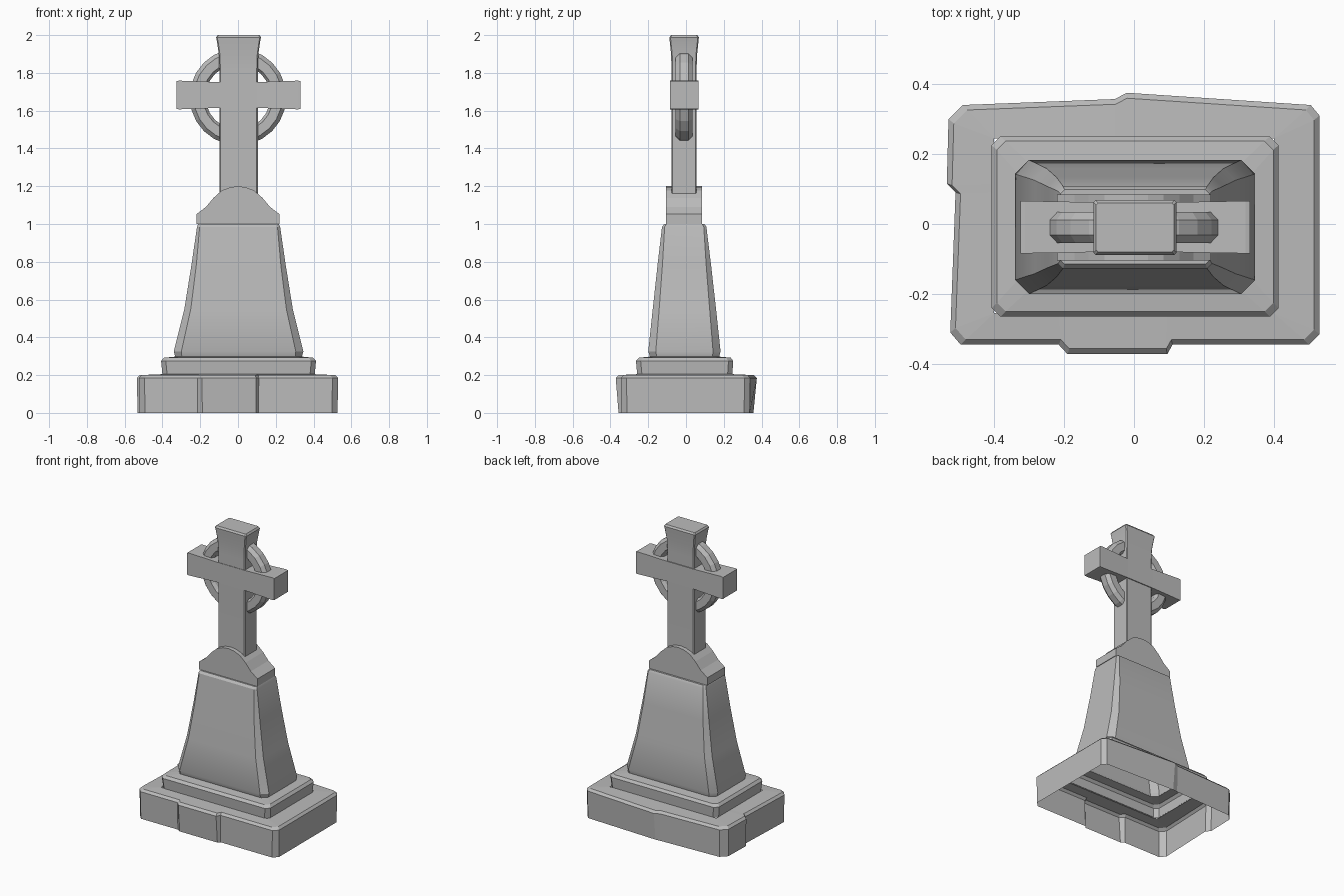
import bpy, bmesh, math

cube = bpy.data.objects.get("Cube")
if cube:
    bpy.data.objects.remove(cube, do_unlink=True)

stone = bpy.data.materials.new("grey_stone")
stone.use_nodes = True
GREY = (0.5, 0.5, 0.5, 1)
stone.diffuse_color = GREY
stone.node_tree.nodes["Principled BSDF"].inputs["Base Color"].default_value = GREY


def finish(name, bm, smooth=None):
    bmesh.ops.remove_doubles(bm, verts=bm.verts, dist=0.0005)
    bmesh.ops.recalc_face_normals(bm, faces=bm.faces)
    mesh = bpy.data.meshes.new(name)
    bm.to_mesh(mesh)
    bm.free()
    mesh.materials.append(stone)
    ob = bpy.data.objects.new(name, mesh)
    bpy.context.collection.objects.link(ob)
    if smooth:
        bpy.ops.object.select_all(action='DESELECT')
        ob.select_set(True)
        bpy.context.view_layer.objects.active = ob
        bpy.ops.object.shade_smooth_by_angle(angle=math.radians(smooth))
    return ob


def loft(name, rings, bottom=False, top=False, closed=False, smooth=None):
    """Skin a stack of equal-length loops of points."""
    bm = bmesh.new()
    loops = [[bm.verts.new(p) for p in ring] for ring in rings]
    pairs = list(zip(loops, loops[1:]))
    if closed:
        pairs.append((loops[-1], loops[0]))
    n = len(loops[0])
    for a, b in pairs:
        for i in range(n):
            j = (i + 1) % n
            bm.faces.new((a[i], a[j], b[j], b[i]))
    if bottom:
        bm.faces.new(loops[0][::-1])
    if top:
        bm.faces.new(loops[-1])
    return finish(name, bm, smooth)


def rect(hx, y0, y1, z, c, cx=0.0):
    """Rectangle with cut corners at height z."""
    x0, x1 = cx - hx, cx + hx
    return [(x0 + c, y0, z), (x1 - c, y0, z), (x1, y0 + c, z), (x1, y1 - c, z),
            (x1 - c, y1, z), (x0 + c, y1, z), (x0, y1 - c, z), (x0, y0 + c, z)]


# Rough foundation slab, hollow below, with a raised block and split edges
outline = [(-.525, -.31), (-.495, -.345), (-.215, -.345), (-.19, -.372),
           (.095, -.372), (.11, -.345), (.5, -.345), (.53, -.315),
           (.53, .31), (.505, .34), (-.02, .375), (-.055, .357),
           (-.49, .34), (-.53, .3), (-.535, .115), (-.51, .09)]


def slab_ring(z, inset, limit=1.0):
    ring = []
    for x, y in outline:
        y = max(-limit, min(limit, y))
        ring.append((x * (1 - inset / .53), y * (1 - inset / .36), z))
    return ring


inner = [(max(-.4, min(.4, x)), max(-.255, min(.245, y)), .205) for x, y in outline]
loft("foundation_slab", [slab_ring(0, .003, .36), slab_ring(.185, 0),
                         slab_ring(.2, .015), inner])

# Middle step, ending in a ledge around the pedestal
loft("middle_step", [rect(.403, -.258, .245, .2, .025, .003),
                     rect(.41, -.265, .25, .275, .025, .003),
                     rect(.395, -.25, .237, .292, .025, .003),
                     rect(.335, -.19, .175, .298, .03, .003)])

# Tapered pedestal with curved flanks and worn corners
levels = [(.296, .335, -.19, .175, .035), (.325, .343, -.2, .183, .04),
          (.55, .287, -.176, .159, .034), (.78, .25, -.151, .133, .026),
          (.985, .22, -.127, .108, .014), (1.0, .213, -.115, .098, .012)]
loft("pedestal", [rect(hx, y0, y1, z, c, .003) for z, hx, y0, y1, c in levels],
     top=True, smooth=30)

# Arched shoulder block
half = [(.22, 1.0), (.22, 1.052), (.17, 1.09), (.13, 1.138), (.085, 1.178), (.04, 1.195)]
arch = half + [(0, 1.2)] + [(-x, z) for x, z in reversed(half)]
loft("shoulder_block", [[(x, y, z) for x, z in arch] for y in (-.105, .085)],
     bottom=True, top=True)

# Cross shaft flaring out at the head
shaft = [(1.16, .102, -.077, .056), (1.82, .102, -.077, .056), (1.9, .105, -.079, .059),
         (1.965, .114, -.086, .066), (1.988, .119, -.088, .068), (2.0, .111, -.08, .06)]
loft("cross_shaft", [rect(hx, y0, y1, z, .006, .003) for z, hx, y0, y1 in shaft],
     bottom=True, top=True, smooth=30)

# Cross arms, widening slightly to the ends
arms = [(-.325, .073, .004), (-.312, .076, .004), (-.1, .068, 0), (.1, .068, 0),
        (.318, .076, .004), (.331, .073, .004)]
loft("cross_arms", [[(x, -.08 - f, 1.683 - h), (x, .062 + f, 1.683 - h),
                     (x, .062 + f, 1.683 + h), (x, -.08 - f, 1.683 + h)]
                    for x, h, f in arms], bottom=True, top=True)

# Ring behind the crossing
section = [(.172, -.025), (.186, -.045), (.235, -.045), (.256, -.022),
           (.256, .022), (.235, .045), (.186, .045), (.172, .025)]
SEGMENTS = 24
ring = []
for i in range(SEGMENTS):
    a = math.tau * i / SEGMENTS
    ring.append([(r * math.cos(a), y - .01, 1.673 + r * math.sin(a)) for r, y in section])
loft("cross_ring", ring, closed=True)
